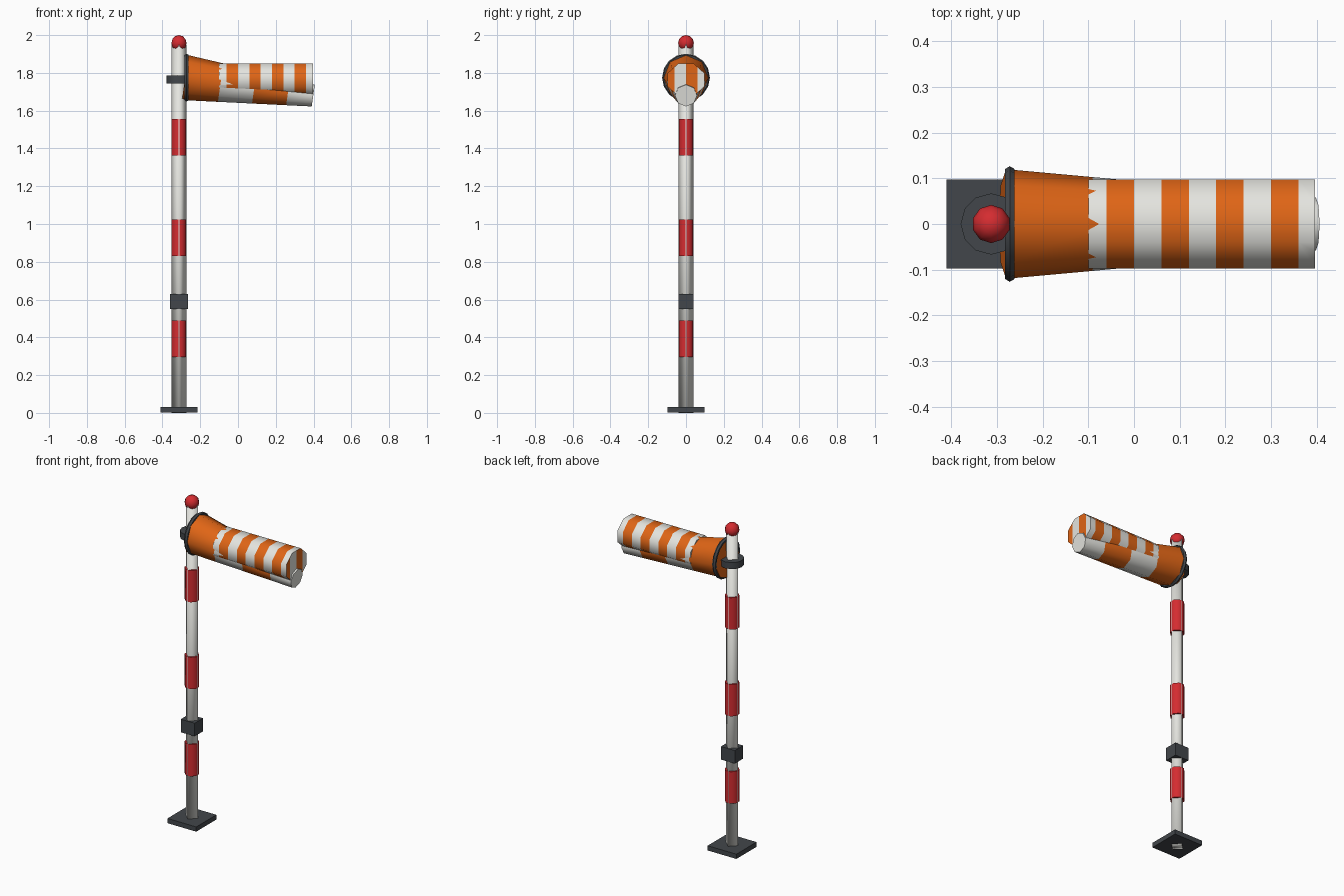
import bpy, bmesh, math
from mathutils import Matrix, Vector

if "Cube" in bpy.data.objects:
    bpy.data.objects.remove(bpy.data.objects["Cube"])

PX = -0.3125  # pole axis


def mat(name, rgb):
    m = bpy.data.materials.new(name)
    m.diffuse_color = (*rgb, 1)
    m.use_nodes = True
    m.node_tree.nodes["Principled BSDF"].inputs["Base Color"].default_value = m.diffuse_color
    return m


ORANGE = mat("orange", (0.74, 0.13, 0.008))
WHITE = mat("white", (0.78, 0.78, 0.74))
RED = mat("red", (0.66, 0.025, 0.03))
DARK = mat("dark_grey", (0.055, 0.062, 0.07))


def finish(name, *mats, smooth=None):
    ob = bpy.context.object
    ob.name = name
    for m in mats:
        ob.data.materials.append(m)
    if smooth == "all":
        bpy.ops.object.shade_smooth()
    elif smooth:
        bpy.ops.object.shade_smooth_by_angle(angle=math.radians(smooth))
    return ob


def box(name, z0, z1, sx, sy, m):
    bpy.ops.mesh.primitive_cube_add(size=1, location=(PX, 0, (z0 + z1) / 2))
    bpy.context.object.scale = (sx, sy, z1 - z0)
    finish(name, m)


def cyl(name, z0, z1, r, sides, m, rot=0, smooth=None):
    bpy.ops.mesh.primitive_cylinder_add(vertices=sides, radius=r, depth=z1 - z0,
                                        location=(PX, 0, (z0 + z1) / 2),
                                        rotation=(0, 0, math.radians(rot)))
    finish(name, m, smooth=smooth)


def tube(name, stations, phase, first, cap_stripe=0):
    """Octagonal striped tube along local x; stations = (x, ry, rz)."""
    bm = bmesh.new()
    rings = []
    for x, ry, rz in stations:
        ang = [math.radians(phase + 45 * k) for k in range(8)]
        rings.append([bm.verts.new((x, ry * math.sin(a), rz * math.cos(a))) for a in ang])
    for i, (a, b) in enumerate(zip(rings, rings[1:])):
        for k in range(8):
            f = bm.faces.new((a[k], a[(k + 1) % 8], b[(k + 1) % 8], b[k]))
            f.material_index = (first + i) % 2
    bm.faces.new(rings[0]).material_index = first
    end = bm.faces.new(rings[-1])
    end.material_index = (first + len(stations)) % 2
    if cap_stripe:  # upright stripes on the end face
        xe = stations[-1][0]
        for y in (-cap_stripe, 0, cap_stripe):
            caps = [f for f in bm.faces if all(abs(v.co.x - xe) < 1e-5 for v in f.verts)]
            geom = set(caps)
            for f in caps:
                geom.update(f.edges, f.verts)
            bmesh.ops.bisect_plane(bm, geom=list(geom), plane_co=(0, y, 0), plane_no=(0, 1, 0))
        for f in bm.faces:
            if all(abs(v.co.x - xe) < 1e-5 for v in f.verts):
                f.material_index = math.floor(f.calc_center_median().y / cap_stripe) % 2
    bmesh.ops.recalc_face_normals(bm, faces=bm.faces)
    me = bpy.data.meshes.new(name)
    bm.to_mesh(me)
    bm.free()
    ob = bpy.data.objects.new(name, me)
    bpy.context.collection.objects.link(ob)
    bpy.ops.object.select_all(action='DESELECT')
    ob.select_set(True)
    bpy.context.view_layer.objects.active = ob
    return ob


# base plate, square pole set cornerwise, joint block
box("base_plate", 0.001, 0.03, 0.195, 0.195, DARK)
cyl("pole", 0, 1.95, 0.04, 4, WHITE, smooth="all")
box("joint_block", 0.55, 0.63, 0.094, 0.081, DARK)

# red bands; the pole corners just show through them
for i, z in enumerate((0.295, 0.83, 1.362)):
    cyl(f"red_band_{i + 1}", z, z + 0.195, 0.0415, 8, RED, rot=22.5, smooth=50)

# swivel collar and ball finial
cyl("swivel_collar", 1.745, 1.785, 0.067, 12, DARK, smooth=40)
bpy.ops.mesh.primitive_uv_sphere_add(segments=10, ring_count=6, radius=0.042,
                                     location=(PX, 0, 1.958))
finish("ball_finial", RED, smooth=60)

# hoop holding the sock mouth
bpy.ops.mesh.primitive_torus_add(major_radius=0.114, minor_radius=0.0125,
                                 major_segments=16, minor_segments=6,
                                 location=(-0.272, 0, 1.775),
                                 rotation=(0, math.pi / 2, 0))
finish("hoop", DARK, smooth=50)

# drooping tapered sock
L = 0.685
cone = tube("sock_cone", [(s, 0.12 - 0.062 * s / L, 0.12 - 0.062 * s / L)
                          for s in (0, 0.19, 0.37, 0.55, L)], 0, 0)
cone.data.polygons[-1].material_index = 1
finish("sock_cone", ORANGE, WHITE, smooth=50)
cone.location = (-0.28, 0, 1.775)
cone.rotation_euler = (0, math.radians(8), 0)

# level striped tube, merged into the sock (slot 0 white, slot 1 orange)
ry, rz = 0.097 / math.cos(math.pi / 8), 0.087 / math.cos(math.pi / 8)
xs = [-0.10, -0.06, 0, 0.06, 0.12, 0.18, 0.24, 0.30, 0.36, 0.396]
top = tube("sock_tube", [(x, ry, rz) for x in xs], 22.5, 0, cap_stripe=0.06)
for p in top.data.polygons:
    if abs(p.normal.x) > 0.9 and p.center.x > 0.3:  # orange right of centre
        p.material_index = 1 - math.floor(p.center.y / 0.06) % 2
finish("sock_tube", WHITE, ORANGE, smooth=50)
top.location = (0, 0, 1.763)
